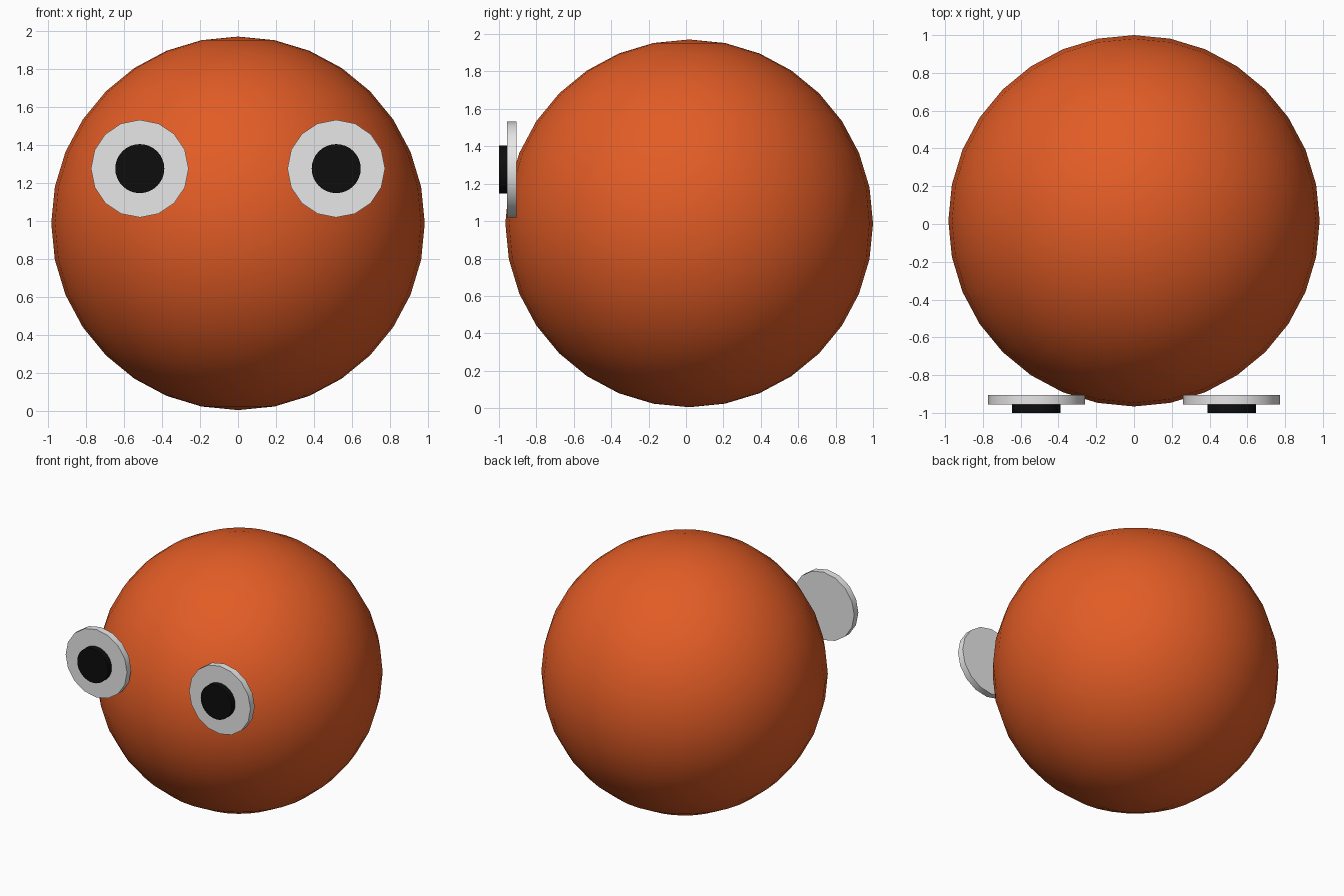
import bpy, math

if "Cube" in bpy.data.objects:
    bpy.data.objects.remove(bpy.data.objects["Cube"])


def material(name, rgb):
    m = bpy.data.materials.new(name)
    m.diffuse_color = (*rgb, 1)
    m.use_nodes = True
    m.node_tree.nodes["Principled BSDF"].inputs["Base Color"].default_value = m.diffuse_color
    return m


orange = material("orange", (0.76, 0.107, 0.019))
white = material("white", (0.8, 0.8, 0.8))
black = material("black", (0.004, 0.004, 0.004))


def finish(name, mat):
    obj = bpy.context.object
    obj.name = name
    obj.data.materials.append(mat)
    bpy.ops.object.shade_smooth_by_angle(angle=math.radians(35))


def disc(name, x, radius, y_front, y_back, sides, mat):
    # flat cylinder facing the front
    bpy.ops.mesh.primitive_cylinder_add(
        vertices=sides, radius=radius, depth=y_back - y_front,
        location=(x, (y_front + y_back) / 2, 1.276),
        rotation=(math.pi / 2, 0, 0))
    finish(name, mat)


# round body
bpy.ops.mesh.primitive_uv_sphere_add(segments=32, ring_count=16, radius=0.983,
                                     location=(0, 0.017, 0.988))
finish("body", orange)

# eyes with pupils
for side, x in (("left", 0.517), ("right", -0.517)):
    disc(side + "_eye", x, 0.257, -0.956, -0.906, 16, white)
    disc(side + "_pupil", x, 0.129, -1.0, -0.95, 32, black)
